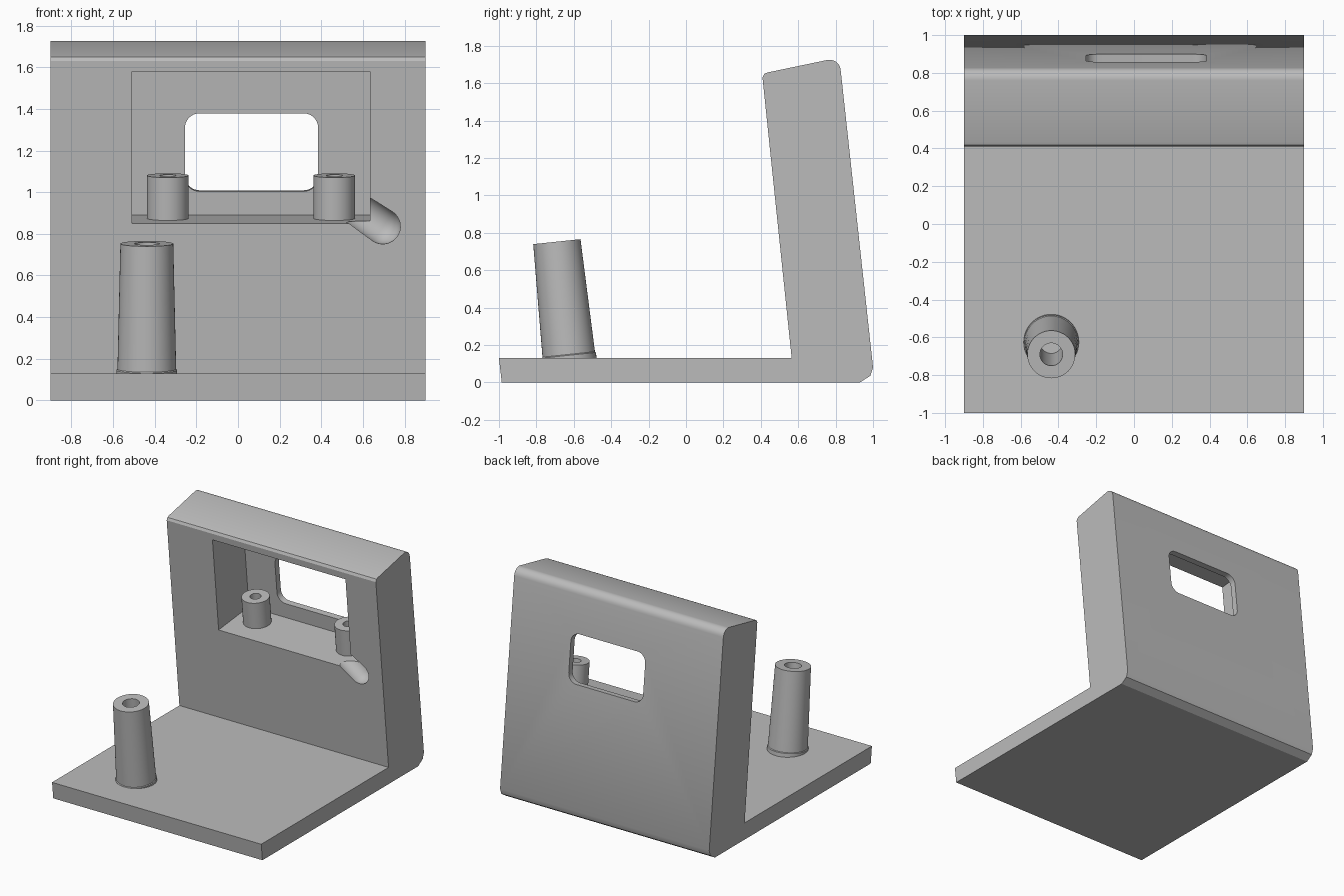
import bpy, bmesh, math
from mathutils import Matrix, Vector

cube = bpy.data.objects.get("Cube")
if cube:
    bpy.data.objects.remove(cube)

grey = bpy.data.materials.new("plain grey")
grey.use_nodes = True
grey.diffuse_color = (0.5, 0.5, 0.5, 1)
grey.node_tree.nodes["Principled BSDF"].inputs["Base Color"].default_value = (0.5, 0.5, 0.5, 1)

LEAN = Matrix.Rotation(math.radians(6), 4, 'X')
# Wall frame: origin at the foot of the wall's front face, y into the wall, z up along it
WALL = Matrix.Translation((0, 0.579, 0)) @ LEAN


def finish(name, bm, matrix=Matrix()):
    bmesh.ops.recalc_face_normals(bm, faces=bm.faces)
    mesh = bpy.data.meshes.new(name)
    bm.to_mesh(mesh)
    bm.free()
    mesh.materials.append(grey)
    obj = bpy.data.objects.new(name, mesh)
    obj.matrix_world = matrix
    bpy.context.collection.objects.link(obj)
    return obj


def smooth(obj):
    bpy.ops.object.select_all(action='DESELECT')
    obj.select_set(True)
    bpy.context.view_layer.objects.active = obj
    bpy.ops.object.shade_smooth_by_angle(angle=math.radians(25))


def box(name, low, high, matrix, radius=0):
    """Box between two corners; radius rounds the edges running along y."""
    low, high = Vector(low), Vector(high)
    bm = bmesh.new()
    bmesh.ops.create_cube(bm, size=1)
    bmesh.ops.scale(bm, vec=high - low, verts=bm.verts)
    bmesh.ops.translate(bm, vec=(low + high) / 2, verts=bm.verts)
    if radius:
        edges = [e for e in bm.edges if abs(e.verts[0].co.y - e.verts[1].co.y) > 0.01]
        bmesh.ops.bevel(bm, geom=edges, offset=radius, segments=8, profile=0.5, affect='EDGES')
    return finish(name, bm, matrix)


def lathe(name, profile, matrix, closed=True):
    """Spin a (radius, height) outline round the z axis."""
    bm = bmesh.new()
    verts = [bm.verts.new((r, 0, z)) for r, z in profile]
    edges = [bm.edges.new(pair) for pair in zip(verts, verts[1:])]
    if closed:
        edges.append(bm.edges.new((verts[-1], verts[0])))
    bmesh.ops.spin(bm, geom=verts + edges, axis=(0, 0, 1), cent=(0, 0, 0),
                   angle=math.tau, steps=48)
    bmesh.ops.remove_doubles(bm, verts=bm.verts, dist=1e-5)
    return finish(name, bm, matrix)


# L-shaped stand: side outline extruded across the width
outline = [(-0.985, 0), (0.93, 0), (0.985, 0.035), (1.0, 0.08)]
corner = WALL @ Vector((0, 0.425, 1.67))
for i in range(7):
    a = math.radians(6 + 15 * i)
    outline.append((corner.y - 0.06 + 0.06 * math.cos(a), corner.z - 0.04 + 0.06 * math.sin(a)))
outline += [(0.435, 1.657), (0.418, 1.65), (0.409, 1.63), (0.565, 0.13), (-1.0, 0.13)]
bm = bmesh.new()
side = bm.faces.new([bm.verts.new((-0.9, y, z)) for y, z in outline])
grown = bmesh.ops.extrude_face_region(bm, geom=[side])["geom"]
bmesh.ops.translate(bm, vec=(1.8, 0, 0),
                    verts=[v for v in grown if isinstance(v, bmesh.types.BMVert)])
stand = finish("stand", bm)

# Cutters: pocket in the wall, rounded window behind it, and cable groove at the corner
pocket = box("pocket_cutter", (-0.51, -0.1, 0.855), (0.635, 0.375, 1.589), WALL)
window = box("window_cutter", (-0.255, 0.3, 0.97), (0.385, 0.5, 1.347), WALL, 0.07)
R = 0.087
cap = [(R * math.sin(math.radians(a)), -R * math.cos(math.radians(a))) for a in range(0, 91, 10)]
tip = Vector((0.695, 0.02, 0.84))
aim = Vector((-0.82, 0.12, 0.56)).to_track_quat('Z', 'Y').to_matrix().to_4x4()
groove = lathe("groove_cutter", cap + [(R, 0.17), (0, 0.17)],
               WALL @ Matrix.Translation(tip) @ aim, closed=False)

bpy.context.view_layer.objects.active = stand
for cutter in (pocket, window, groove):
    cutter.hide_render = True
    mod = stand.modifiers.new(cutter.name, 'BOOLEAN')
    mod.operation = 'DIFFERENCE'
    mod.solver = 'EXACT'
    mod.object = cutter
    bpy.ops.object.modifier_apply(modifier=mod.name)
    bpy.data.objects.remove(cutter)
smooth(stand)

# Hollow pegs standing on the pocket floor
for name, x in (("right_pocket_peg", -0.337), ("left_pocket_peg", 0.463)):
    peg = lathe(name, [(0.1, -0.02), (0.1, 0.207), (0.04, 0.207), (0.04, -0.02)],
                WALL @ Matrix.Translation((x, 0.23, 0.855)))
    smooth(peg)

# Tall tapered hollow post on the base, with a slight foot
post = lathe("base_post", [(0.146, -0.03), (0.146, 0.015), (0.141, 0.02), (0.127, 0.626),
                           (0.06, 0.626), (0.06, -0.03)],
             Matrix.Translation((-0.438, -0.625, 0.13)) @ LEAN)
smooth(post)
